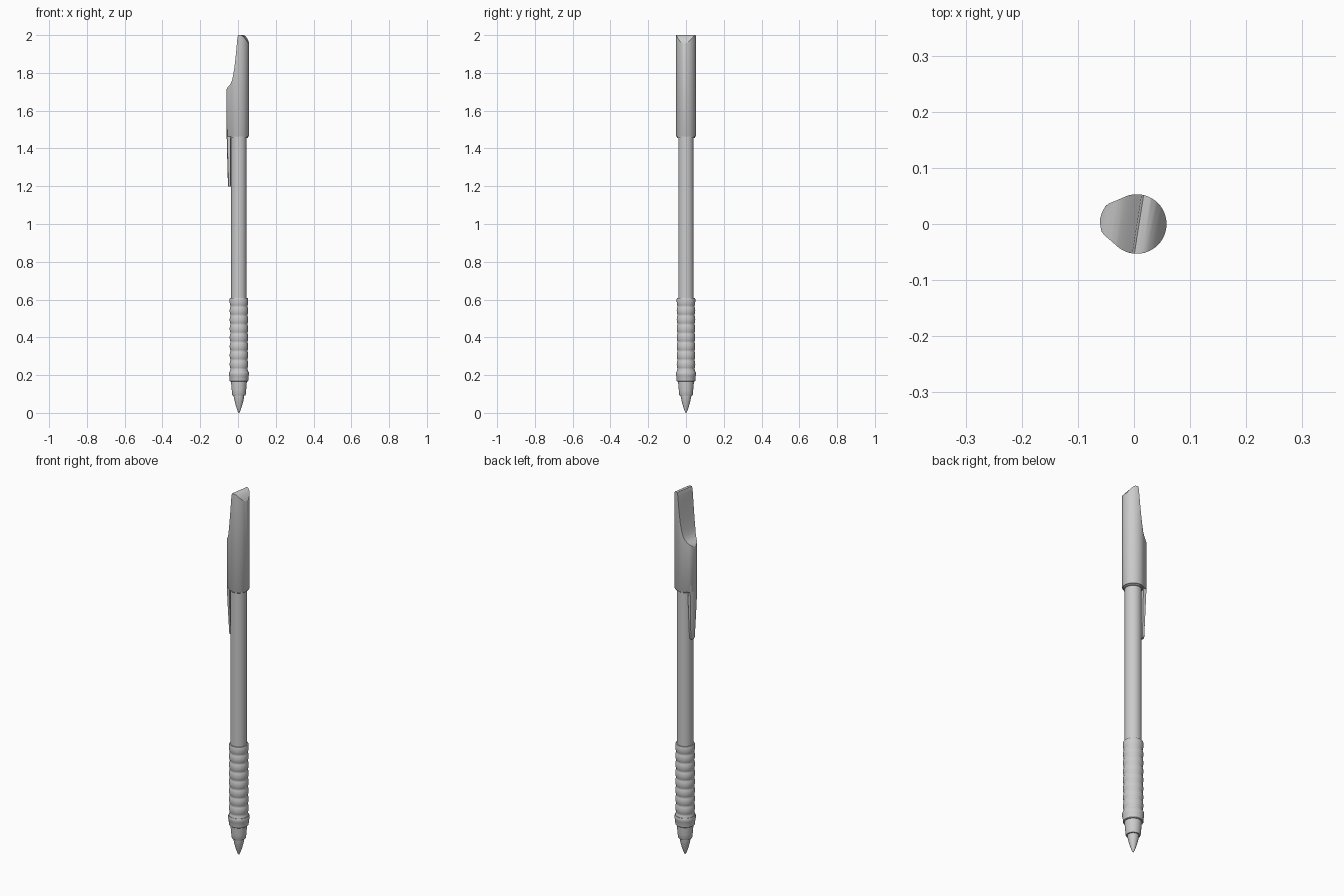
import bpy, bmesh, math

if "Cube" in bpy.data.objects:
    bpy.data.objects.remove(bpy.data.objects["Cube"])

CX = 0.005                    # pen axis
TURN = math.radians(-9)       # cap is twisted slightly on the barrel


def finish(name, bm, angle=35):
    bmesh.ops.remove_doubles(bm, verts=bm.verts, dist=1e-6)
    bmesh.ops.recalc_face_normals(bm, faces=bm.faces)
    me = bpy.data.meshes.new(name)
    bm.to_mesh(me)
    bm.free()
    ob = bpy.data.objects.new(name, me)
    bpy.context.collection.objects.link(ob)
    ob.location.x = CX
    smooth(ob, angle)
    return ob


def smooth(ob, angle=35):
    bpy.ops.object.select_all(action='DESELECT')
    ob.select_set(True)
    bpy.context.view_layer.objects.active = ob
    bpy.ops.object.shade_smooth_by_angle(angle=math.radians(angle))


def loft(name, rings, angle=35):
    """Skin a stack of equal-length closed rings and cap both ends."""
    bm = bmesh.new()
    rows = [[bm.verts.new(p) for p in ring] for ring in rings]
    n = len(rows[0])
    for a, b in zip(rows, rows[1:]):
        for i in range(n):
            j = (i + 1) % n
            bm.faces.new((a[i], a[j], b[j], b[i]))
    bm.faces.new(rows[0])
    bm.faces.new(rows[-1])
    return finish(name, bm, angle)


def lathe(name, profile, n=48, angle=35):
    return loft(name, [[(r * math.cos(2 * math.pi * i / n), r * math.sin(2 * math.pi * i / n), z)
                        for i in range(n)] for r, z in profile], angle)


# writing tip
lathe("tip", [(0.002, 0), (0.008, 0.012), (0.016, 0.036), (0.023, 0.062), (0.028, 0.088), (0.028, 0.1)])

# tip holder
lathe("tip_holder", [(0.034, 0.092), (0.036, 0.096), (0.038, 0.12), (0.042, 0.165), (0.042, 0.18)])

# grip collar
lathe("grip_collar", [(0.046, 0.165), (0.049, 0.168), (0.051, 0.195), (0.053, 0.2),
                      (0.053, 0.213), (0.051, 0.218), (0.044, 0.218)])

# ribbed grip
ribs, steps, z0, z1 = 8, 8, 0.21, 0.588
grip = []
for i in range(ribs * steps + 1):
    t = i / steps
    grip.append((0.0445 + 0.0045 * abs(math.cos(math.pi * t)) ** 0.8, z0 + (z1 - z0) * t / ribs))
grip += [(0.049, 0.604), (0.047, 0.609), (0.040, 0.609)]
lathe("grip", grip, angle=50)

# barrel
lathe("barrel", [(0.041, 0.6), (0.041, 1.5)])

# cap lip
lathe("cap_lip", [(0.045, 1.454), (0.047, 1.456), (0.047, 1.48)])

# cap: round section with a nose, extruded upwards
R = 0.053
half = [(-0.066, 0.0), (-0.065, 0.009), (-0.062, 0.018), (-0.059, 0.024), (-0.054, 0.029), (-0.042, 0.036)]
for k in range(19):
    a = math.radians(125 * (1 - k / 18))
    half.append((R * math.cos(a), R * math.sin(a)))
section = half + [(x, -y) for x, y in half[-2:0:-1]]
inset = [(x * 0.97, y * 0.97, 1.462) for x, y in section]
cap = loft("cap", [inset] + [[(x, y, z) for x, y in section] for z in (1.465, 2.05)])
cap.rotation_euler.z = TURN

# cutter: side profile of the scooped, bevelled cap top
side = [(-0.1, 1.4), (-0.1, 1.69), (-0.066, 1.709), (-0.058, 1.722), (-0.048, 1.732), (-0.038, 1.744),
        (-0.030, 1.761), (-0.023, 1.79), (-0.016, 1.83), (-0.010, 1.88), (-0.004, 1.94),
        (0.0, 1.985), (0.004, 2.0), (0.018, 2.0), (0.027, 1.995), (0.036, 1.985),
        (0.045, 1.972), (0.056, 1.95), (0.1, 1.86), (0.1, 1.4)]
cutter = loft("cap_cutter", [[(x, y, z) for x, z in side] for y in (-0.1, 0.1)])
cutter.rotation_euler.z = TURN
mod = cap.modifiers.new("shape", 'BOOLEAN')
mod.operation = 'INTERSECT'
mod.solver = 'EXACT'
mod.object = cutter
bpy.context.view_layer.objects.active = cap
bpy.ops.object.modifier_apply(modifier=mod.name)
bpy.data.objects.remove(cutter)
smooth(cap)

# pocket clip: tapering tongue below the nose
rings = []
for z, out, inn, w in ((1.5, -0.065, -0.041, 0.025), (1.46, -0.065, -0.042, 0.025),
                       (1.33, -0.062, -0.043, 0.020), (1.205, -0.059, -0.043, 0.014),
                       (1.198, -0.057, -0.045, 0.012)):
    outer = [(out + 0.006 * s * s, w * s, z) for s in (-1, -0.75, -0.4, 0, 0.4, 0.75, 1)]
    rings.append(outer + [(inn, w, z), (inn, -w, z)])
clip = loft("clip", rings)
clip.rotation_euler.z = TURN
